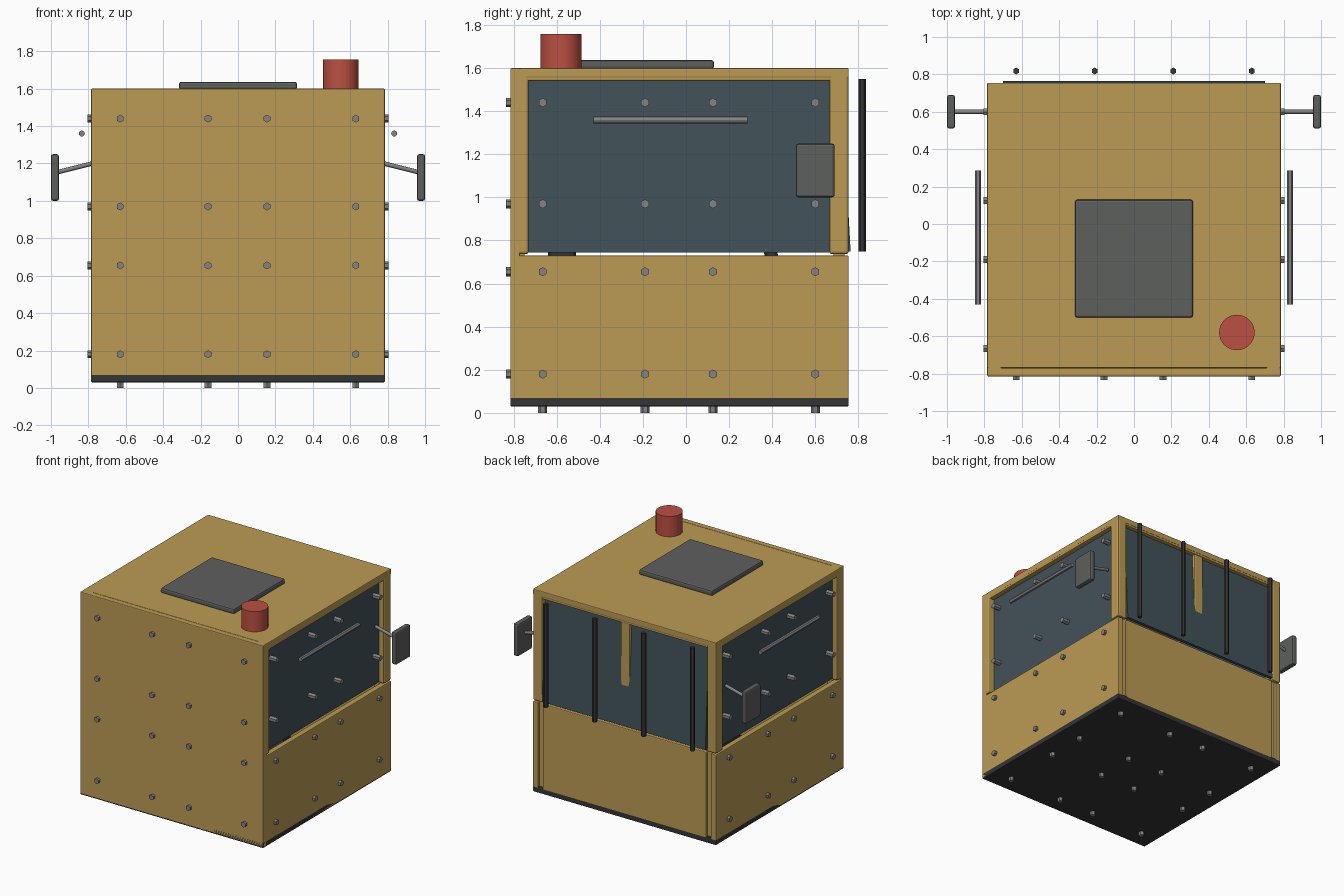
import bpy
from mathutils import Vector, Matrix

if "Cube" in bpy.data.objects:
    bpy.data.objects.remove(bpy.data.objects["Cube"])


def material(name, rgb):
    m = bpy.data.materials.new(name)
    m.diffuse_color = (*rgb, 1)
    m.use_nodes = True
    m.node_tree.nodes["Principled BSDF"].inputs["Base Color"].default_value = m.diffuse_color
    return m


YELLOW = material("yellow_paint", (0.50, 0.33, 0.09))
GLASS = material("tinted_glass", (0.055, 0.085, 0.10))
DARK = material("dark_metal", (0.035, 0.035, 0.035))
GREY = material("grey_plastic", (0.11, 0.115, 0.11))
STEEL = material("steel", (0.23, 0.23, 0.23))
RED = material("red_lens", (0.50, 0.08, 0.055))


def bevel(ob, width, segments=2):
    if width:
        b = ob.modifiers.new("edge_bevel", 'BEVEL')
        b.width, b.segments, b.limit_method = width, segments, 'ANGLE'


def box(name, x, y, z, mat, bev=0.006, tilt=0.0):
    """Box from (min, max) ranges on each axis, tilted about x."""
    c = [(a + b) / 2 for a, b in (x, y, z)]
    bpy.ops.mesh.primitive_cube_add(size=1, location=c)
    ob = bpy.context.object
    ob.name = name
    ob.data.transform(Matrix.Diagonal((x[1] - x[0], y[1] - y[0], z[1] - z[0], 1)))
    ob.rotation_euler.x = tilt
    ob.data.materials.append(mat)
    bevel(ob, bev)
    return ob


def rod(name, a, b, radius, mat, sides=12, bev=0.0):
    """Cylinder between two points."""
    a, b = Vector(a), Vector(b)
    bpy.ops.mesh.primitive_cylinder_add(vertices=sides, radius=radius,
                                        depth=(b - a).length, location=(a + b) / 2)
    ob = bpy.context.object
    ob.name = name
    ob.rotation_euler = (b - a).to_track_quat('Z', 'Y').to_euler()
    ob.data.materials.append(mat)
    if sides > 8:
        bpy.ops.object.shade_smooth_by_angle()
    bevel(ob, bev)
    return ob


def sided(s, lo, hi):
    return tuple(sorted((s * lo, s * hi)))


W, FRONT, BACK, TOP = 0.785, -0.815, 0.755, 1.6

# Floor, roof, front wall and lower rear wall
box("floor_plate", (-W, W), (FRONT, BACK), (0.03, 0.075), DARK)
box("roof_plate", (-W, W), (FRONT + 0.045, BACK), (1.555, TOP), YELLOW)
box("front_wall", (-W, W), (FRONT, FRONT + 0.045), (0.035, TOP), YELLOW)
box("rear_lower_wall", (-0.70, 0.70), (BACK - 0.045, BACK), (0.035, 0.73), YELLOW)
box("rear_header", (-0.71, 0.71), (0.675, 0.752), (1.54, 1.59), YELLOW)

# Windscreen leaning slightly outward at the foot, with its centre mullion
box("rear_window", (-0.70, 0.70), (0.718, 0.742), (0.748, 1.545), GLASS, 0.0, 0.055)
box("rear_mullion", (-0.04, 0.04), (0.69, 0.747), (0.95, 1.56), YELLOW, 0.01)

# Side walls, posts and windows
for s, side in ((-1, "left"), (1, "right")):
    box(f"{side}_lower_wall", sided(s, 0.74, W), (FRONT + 0.002, BACK), (0.035, 0.73), YELLOW)
    box(f"{side}_header", sided(s, 0.71, 0.783), (FRONT + 0.05, BACK - 0.01), (1.54, 1.59), YELLOW)
    box(f"{side}_window", sided(s, 0.722, 0.745), (-0.74, 0.67), (0.745, 1.545), GLASS, 0.0)
    for y0, y1, end in ((FRONT, -0.73, "front"), (0.665, BACK, "rear")):
        box(f"{side}_{end}_post", sided(s, 0.705, W), (y0, y1), (0.737, TOP), YELLOW, 0.012)
        box(f"{side}_{end}_inner_post", sided(s, 0.69, 0.745), (y0 + 0.02, y1 - 0.02),
            (0.07, 0.75), YELLOW, 0.0)

    # Grab rail and mirror
    rod(f"{side}_grab_rail", (s * 0.835, -0.43, 1.36), (s * 0.835, 0.285, 1.36), 0.016, STEEL)
    rod(f"{side}_mirror_arm", (s * 0.76, 0.6, 1.205), (s * 0.98, 0.6, 1.15), 0.012, STEEL)
    box(f"{side}_mirror", sided(s, 0.957, 1.0), (0.51, 0.69), (1.0, 1.25), GREY, 0.012)

# Windscreen guard bars
for i in range(4):
    x = -0.63 + 0.42 * i
    rod(f"guard_bar_{i + 1}", (x, 0.818, 0.75), (x, 0.818, 1.55), 0.018, DARK, 6)

# Roof hatch and beacon
box("roof_hatch", (-0.315, 0.315), (-0.5, 0.13), (1.595, 1.637), GREY, 0.012)
rod("beacon", (0.55, -0.58, 1.595), (0.55, -0.58, 1.757), 0.095, RED, 32)

# Hex bolts in four-by-four grids on the front, sides and underside
XS = (-0.63, -0.16, 0.155, 0.63)
YS = (-0.665, -0.19, 0.125, 0.6)
ZS = (0.18, 0.655, 0.97, 1.44)
for i in range(4):
    for j in range(4):
        x, z, y = XS[i], ZS[j], YS[i]
        rod("front_bolt", (x, -0.80, z), (x, -0.835, z), 0.021, STEEL, 6)
        rod("floor_bolt", (x, YS[j], 0.05), (x, YS[j], 0.0), 0.021, STEEL, 6)
        for s in (-1, 1):
            rod("side_bolt", (s * 0.735, y, z), (s * 0.805, y, z), 0.021, STEEL, 6)

# Cab interior, glimpsed through the gap under the side windows
box("seat_cushion", (-0.22, 0.22), (-0.55, -0.1), (0.42, 0.54), DARK, 0.03)
box("seat_base", (-0.15, 0.15), (-0.45, -0.2), (0.07, 0.43), DARK)
box("seat_back", (-0.22, 0.22), (-0.64, -0.51), (0.42, 1.1), DARK, 0.03)
rod("steering_column", (0, 0.62, 0.07), (0, 0.38, 0.78), 0.03, DARK)
